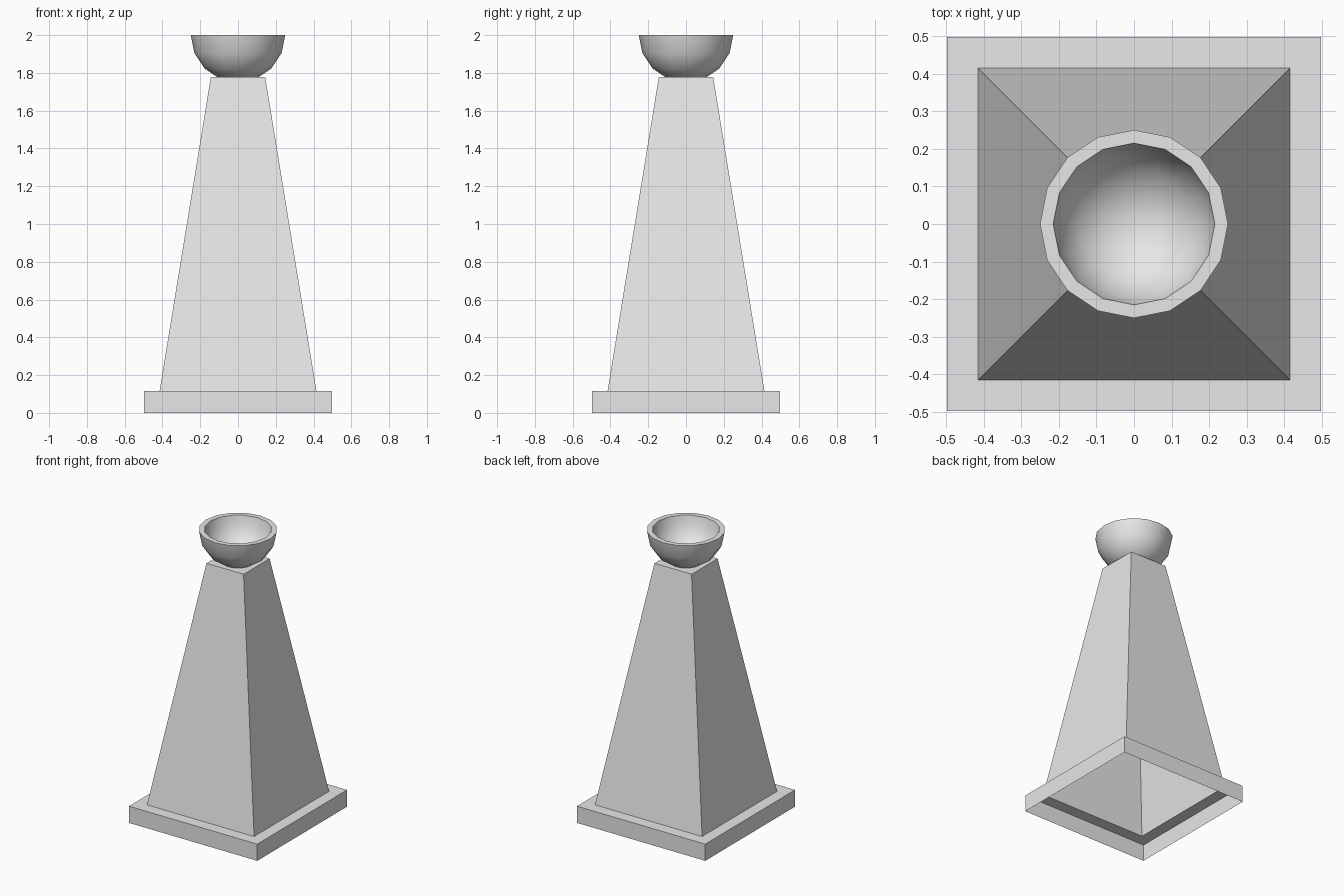
import bpy
import bmesh
from math import sin, cos, pi, sqrt, radians

cube = bpy.data.objects.get("Cube")
if cube:
    bpy.data.objects.remove(cube, do_unlink=True)

grey = bpy.data.materials.new("plain grey")
grey.use_nodes = True
grey.diffuse_color = (0.8, 0.8, 0.8, 1)
grey.node_tree.nodes["Principled BSDF"].inputs["Base Color"].default_value = (0.8, 0.8, 0.8, 1)


def turned(name, profile, sides, start=0.0):
    """Sweep a (radius, z) profile round the z axis; radius 0 makes a pole."""
    bm = bmesh.new()
    rings = []
    for r, z in profile:
        count = sides if r > 0 else 1
        angles = [start + 2 * pi * i / sides for i in range(count)]
        rings.append([bm.verts.new((r * cos(a), r * sin(a), z)) for a in angles])
    for low, high in zip(rings, rings[1:]):
        for i in range(sides):
            j = (i + 1) % sides
            corners = [low[i % len(low)], low[j % len(low)],
                       high[j % len(high)], high[i % len(high)]]
            bm.faces.new(list(dict.fromkeys(corners)))
    mesh = bpy.data.meshes.new(name)
    bm.to_mesh(mesh)
    bm.free()
    mesh.materials.append(grey)
    obj = bpy.data.objects.new(name, mesh)
    bpy.context.collection.objects.link(obj)
    return obj


def square(name, profile, capped=False):
    """Four-sided sweep, with the profile given as half widths."""
    obj = turned(name, [(w * sqrt(2), z) for w, z in profile], 4, pi / 4)
    if capped:
        bm = bmesh.new()
        bm.from_mesh(obj.data)
        top = max(v.co.z for v in bm.verts)
        ring = [v for v in bm.verts if v.co.z > top - 0.001]
        bm.faces.new(ring)
        bm.normal_update()
        bm.to_mesh(obj.data)
        bm.free()
    return obj


# Hollow plinth, open underneath, with a ledge meeting the column
square("plinth", [(0.497, 0), (0.497, 0.117), (0.415, 0.117)])

# Tapered hollow column with a flat top
square("column", [(0.415, 0.117), (0.144, 1.778)], capped=True)

# Thick half-sphere bowl, resting slightly sunk into the column
steps = 4
arc = [pi / 2 * i / steps for i in range(steps + 1)]
outer = [(0.25 * sin(a) if a else 0, 2 - 0.25 * cos(a)) for a in arc]
inner = [(0.215 * sin(a) if a else 0, 2 - 0.215 * cos(a)) for a in reversed(arc)]
bowl = turned("bowl", outer + inner, 16)

bpy.ops.object.select_all(action="DESELECT")
bowl.select_set(True)
bpy.context.view_layer.objects.active = bowl
bpy.ops.object.shade_smooth_by_angle(angle=radians(40))
